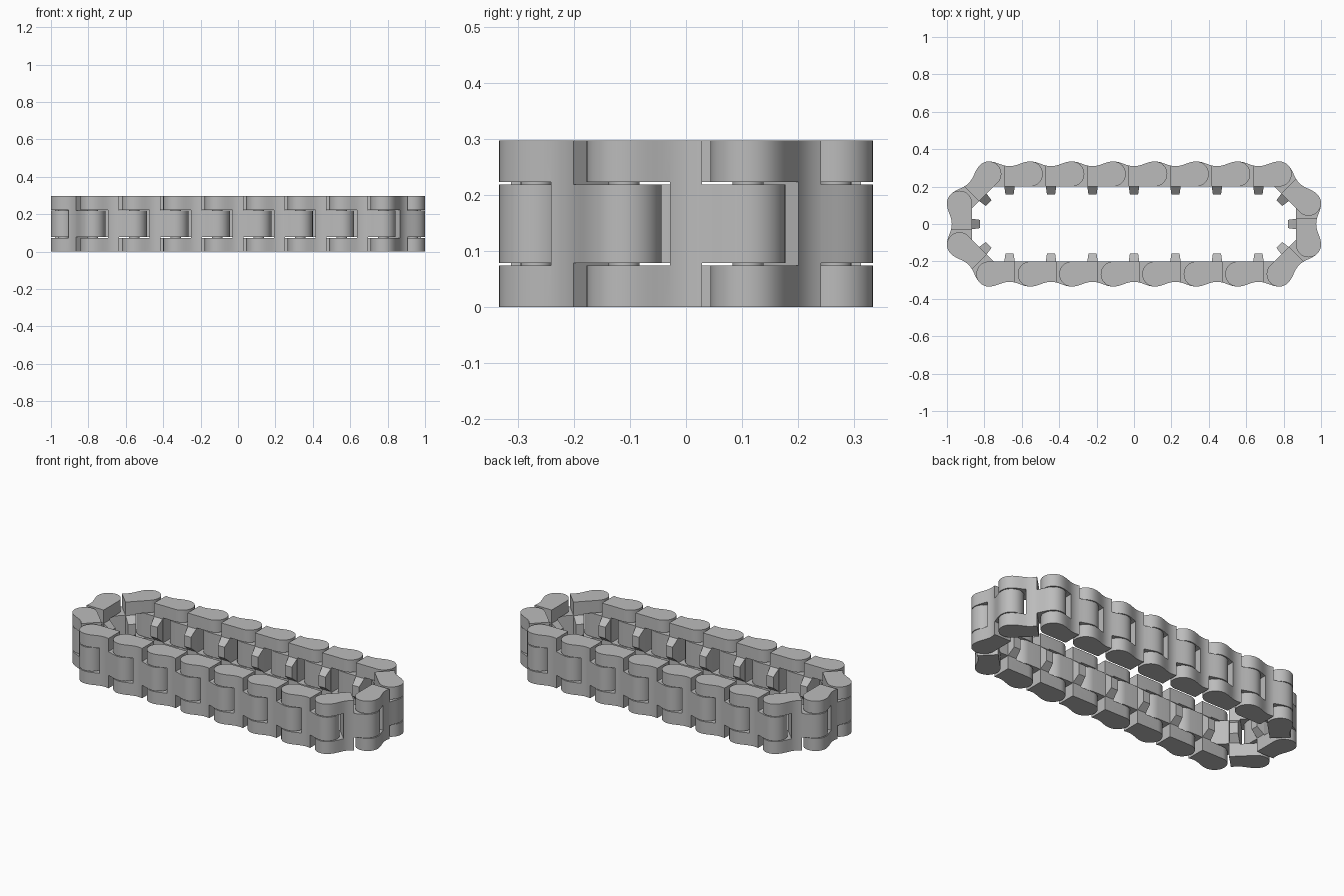
import bpy, bmesh
from math import sin, cos, pi
from mathutils import Vector, Matrix

PITCH, RADIUS, HEIGHT = 0.2218, 0.067, 0.297
LUG, TONGUE = 0.0735, 0.078      # heights where the fork lugs end and the tongue begins
GAP = 0.082                      # distance from a hinge to the clearance face
DIP = 0.026                      # depth of the hollow on the outer side

cube = bpy.data.objects.get("Cube")
if cube:
    bpy.data.objects.remove(cube, do_unlink=True)

steel = bpy.data.materials.new("grey_steel")
steel.use_nodes = True
steel.diffuse_color = (0.5, 0.5, 0.5, 1)
steel.node_tree.nodes["Principled BSDF"].inputs["Base Color"].default_value = (0.5, 0.5, 0.5, 1)


def add_object(name, mesh, matrix=None):
    ob = bpy.data.objects.new(name, mesh)
    bpy.context.scene.collection.objects.link(ob)
    if matrix:
        ob.matrix_world = matrix
    return ob


def mesh_from(bm, name):
    bmesh.ops.recalc_face_normals(bm, faces=bm.faces)
    mesh = bpy.data.meshes.new(name)
    bm.to_mesh(mesh)
    bm.free()
    mesh.materials.append(steel)
    return mesh


def prism(name, outline, z0, z1):
    bm = bmesh.new()
    face = bm.faces.new([bm.verts.new((x, y, z0)) for x, y in outline])
    top = bmesh.ops.extrude_face_region(bm, geom=[face])["geom"]
    verts = [v for v in top if isinstance(v, bmesh.types.BMVert)]
    bmesh.ops.translate(bm, verts=verts, vec=(0, 0, z1 - z0))
    return mesh_from(bm, name)


def box(name, x0, x1, z0, z1):
    return prism(name, [(x0, -1), (x1, -1), (x1, 1), (x0, 1)], z0, z1)


def smooth(ob):
    bpy.ops.object.select_all(action="DESELECT")
    ob.select_set(True)
    bpy.context.view_layer.objects.active = ob
    bpy.ops.object.shade_smooth_by_angle(angle=pi / 6)


# Link outline: two round hinge ends, flat inside (+y), hollow outside (-y)
N = 16
outline = []
for i in range(N + 1):           # fork end
    a = pi / 2 + pi * i / N
    outline.append((RADIUS * cos(a), RADIUS * sin(a)))
for i in range(1, N):            # outer hollow
    t = i / N
    outline.append((PITCH * t, -RADIUS + DIP * (1 - cos(2 * pi * t)) / 2))
for i in range(N + 1):           # tongue end
    a = -pi / 2 + pi * i / N
    outline.append((PITCH + RADIUS * cos(a), RADIUS * sin(a)))

# Cut the fork slot and the two shoulders beside the tongue
blank = add_object("link_blank", prism("link_blank", outline, 0, HEIGHT))
cutters = [
    add_object("slot_cutter", box("slot_cutter", -1, GAP, LUG, HEIGHT - LUG)),
    add_object("lower_cutter", box("lower_cutter", PITCH - GAP, 1, -1, TONGUE)),
    add_object("upper_cutter", box("upper_cutter", PITCH - GAP, 1, HEIGHT - TONGUE, 1)),
]
for cutter in cutters:
    cutter.hide_render = True
    mod = blank.modifiers.new(cutter.name, "BOOLEAN")
    mod.operation, mod.solver, mod.object = "DIFFERENCE", "EXACT", cutter
depsgraph = bpy.context.evaluated_depsgraph_get()
link_mesh = bpy.data.meshes.new_from_object(blank.evaluated_get(depsgraph))
link_mesh.name = "track_link"
for ob in cutters + [blank]:
    bpy.data.objects.remove(ob, do_unlink=True)

# Guide tooth: tapered block on the inner face
bm = bmesh.new()
bmesh.ops.create_cube(bm, size=1)
for v in bm.verts:
    tip = v.co.y > 0
    v.co.x = PITCH / 2 + (0.044 if tip else 0.056) * v.co.x
    v.co.y = RADIUS + (0.042 if tip else -0.001)
    v.co.z = HEIGHT / 2 + (0.066 if tip else 0.138) * v.co.z
tooth_mesh = mesh_from(bm, "guide_tooth")

# Hinge pin
bm = bmesh.new()
bmesh.ops.create_cone(bm, cap_ends=True, segments=24, radius1=0.028, radius2=0.028,
                      depth=HEIGHT - 0.04,
                      matrix=Matrix.Translation((0, 0, HEIGHT / 2)))
pin_mesh = mesh_from(bm, "hinge_pin")

# Lay the links around the loop: long straights joined by three-link ends
turns = ([0] * 7 + [1, 2, 3]) + ([4] * 7 + [5, 6, 7])
pos = Vector((-3.5 * PITCH, -PITCH * (0.5 + sin(pi / 4)), 0))
for i, turn in enumerate(turns):
    angle = turn * pi / 4
    matrix = Matrix.Translation(pos) @ Matrix.Rotation(angle, 4, "Z")
    link = add_object(f"track_link_{i + 1}", link_mesh, matrix)
    add_object(f"guide_tooth_{i + 1}", tooth_mesh, matrix)
    pin = add_object(f"hinge_pin_{i + 1}", pin_mesh, matrix)
    if i == 0:
        first = (link, pin)
    pos = pos + PITCH * Vector((cos(angle), sin(angle), 0))

# Smooth the shared round meshes once all links are placed
for mesh_owner in first:
    mesh = mesh_owner.data
    mesh.shade_smooth()
    mesh.set_sharp_from_angle(angle=pi / 6)
